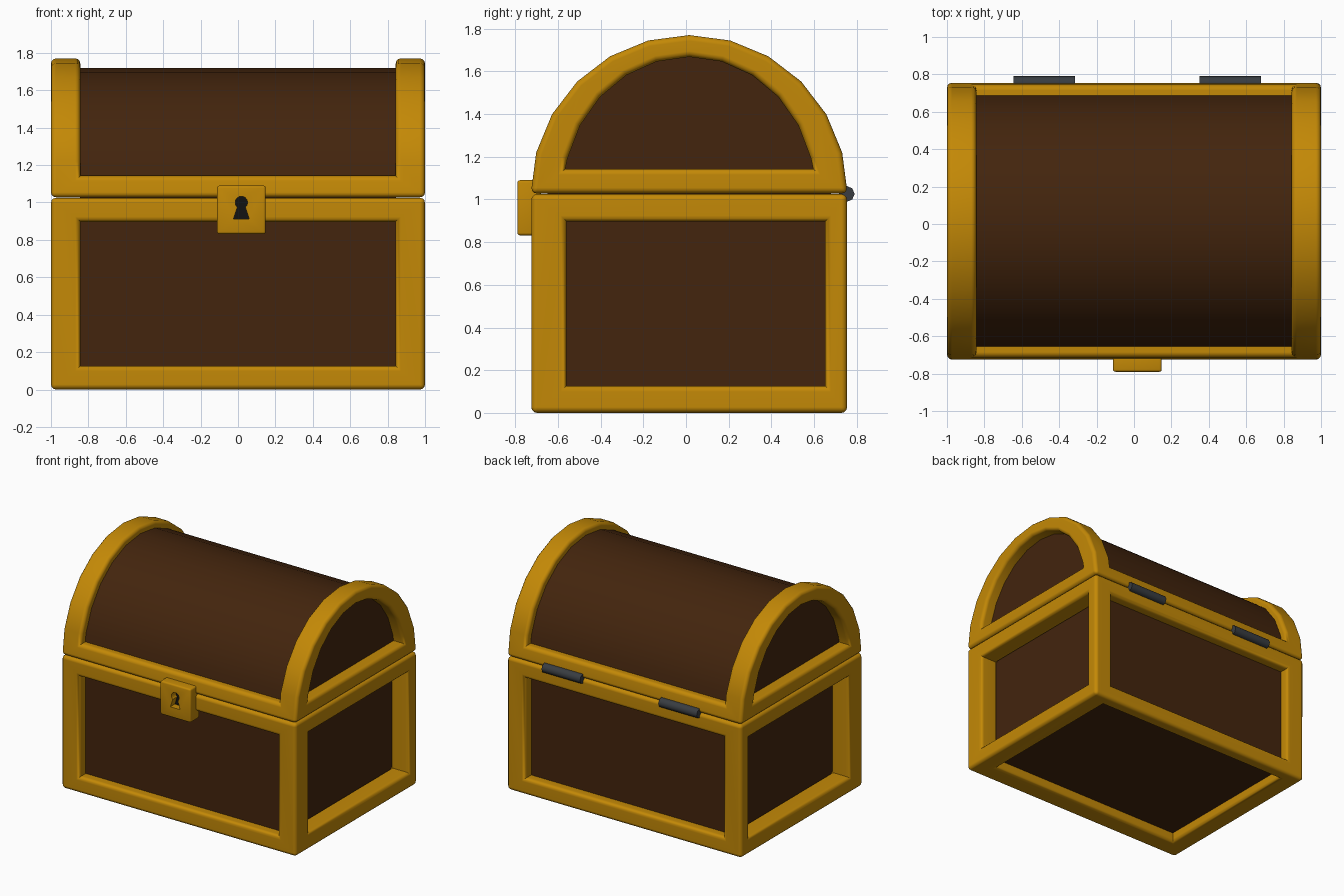
import bpy, bmesh, math

if "Cube" in bpy.data.objects:
    bpy.data.objects.remove(bpy.data.objects["Cube"])

CY = 0.015      # depth centre of the chest body
SEAM = 1.028    # underside of the lid


def material(name, rgb):
    m = bpy.data.materials.new(name)
    m.diffuse_color = (*rgb, 1)
    m.use_nodes = True
    m.node_tree.nodes["Principled BSDF"].inputs["Base Color"].default_value = m.diffuse_color
    return m


GOLD = material("gold", (0.55, 0.25, 0.002))
WOOD = material("dark_wood", (0.056, 0.018, 0.004))
IRON = material("iron", (0.04, 0.046, 0.053))
BLACK = material("black", (0.006, 0.006, 0.006))


def prism(name, pts, axis, a, b, mat=None):
    """Extrude a 2D outline along x (outline in y,z) or y (outline in x,z)."""
    bm = bmesh.new()
    place = (lambda p, t: (t, p[0], p[1])) if axis == "x" else (lambda p, t: (p[0], t, p[1]))
    lo = [bm.verts.new(place(p, a)) for p in pts]
    hi = [bm.verts.new(place(p, b)) for p in pts]
    bm.faces.new(lo)
    bm.faces.new(hi)
    for i in range(len(pts)):
        j = (i + 1) % len(pts)
        bm.faces.new((lo[i], lo[j], hi[j], hi[i]))
    bmesh.ops.recalc_face_normals(bm, faces=bm.faces)
    me = bpy.data.meshes.new(name)
    bm.to_mesh(me)
    bm.free()
    ob = bpy.data.objects.new(name, me)
    bpy.context.collection.objects.link(ob)
    if mat:
        me.materials.append(mat)
    return ob


def box(name, x, y, z, mat=None):
    pts = [(y[0], z[0]), (y[1], z[0]), (y[1], z[1]), (y[0], z[1])]
    return prism(name, pts, "x", x[0], x[1], mat)


def arch(ry, rz, floor=SEAM):
    """Half-round outline with 15 degree steps, cut flat at floor."""
    a0 = math.asin((floor - SEAM) / rz)
    first = int(math.degrees(a0) // 15) + 1
    angs = [a0] + [math.radians(15 * k) for k in range(first, 13 - first)] + [math.pi - a0]
    return [(CY + ry * math.cos(a), SEAM + rz * math.sin(a)) for a in angs]


def carve(ob, cutters):
    for c in cutters:
        m = ob.modifiers.new("carve", "BOOLEAN")
        m.object, m.solver = c, "EXACT"
        dg = bpy.context.evaluated_depsgraph_get()
        me = bpy.data.meshes.new_from_object(ob.evaluated_get(dg))
        ob.modifiers.clear()
        ob.data = me
        bpy.data.objects.remove(c)


def smooth(ob, angle=40):
    bpy.ops.object.select_all(action="DESELECT")
    ob.select_set(True)
    bpy.context.view_layer.objects.active = ob
    bpy.ops.object.shade_smooth_by_angle(angle=math.radians(angle))


def round_edges(ob, width):
    """Round the outward edges only; inward corners stay crisp."""
    bm = bmesh.new()
    bm.from_mesh(ob.data)
    bmesh.ops.remove_doubles(bm, verts=bm.verts, dist=0.0005)
    bmesh.ops.dissolve_limit(bm, angle_limit=0.02, verts=bm.verts, edges=bm.edges)
    edges = [e for e in bm.edges if e.is_manifold and e.is_convex
             and e.calc_face_angle() > math.radians(35)]
    bmesh.ops.bevel(bm, geom=edges, offset=width, offset_type="OFFSET", segments=3,
                    profile=0.5, affect="EDGES", clamp_overlap=False)
    bm.to_mesh(ob.data)
    bm.free()
    smooth(ob)
    ob.modifiers.new("normals", "WEIGHTED_NORMAL").keep_sharp = True


FAR = (-3, 3)
OPEN_X, OPEN_Y, OPEN_Z = (-0.843, 0.843), (-0.56, 0.652), (0.126, 0.897)

# Base: gold frame opened on every side, with a wooden box inside
base = box("base_frame", (-1, 1), (-0.725, 0.755), (0, 1.025), GOLD)
carve(base, [box("cut", FAR, OPEN_Y, OPEN_Z),
             box("cut", OPEN_X, FAR, OPEN_Z),
             box("cut", OPEN_X, OPEN_Y, FAR)])
round_edges(base, 0.027)
box("base_panels", (-0.846, 0.846), (-0.65, 0.68), (0.075, 1.06), WOOD)

# Lid: two gold end arches joined by rails
lid = prism("lid_frame", arch(0.742, 0.742), "x", -1, 1, GOLD)
carve(lid, [prism("cut", arch(0.59, 0.64, 1.143), "x", -3, 3),
            box("cut", OPEN_X, FAR, (1.143, 3)),
            box("cut", OPEN_X, (-0.53, 0.56), (0.5, 1.5))])
round_edges(lid, 0.027)
smooth(prism("lid_panels", arch(0.685, 0.692, SEAM + 0.02), "x", -0.91, 0.91, WOOD))

# Lock plate with a keyhole
KX, KZ = 0.018, 1.0
hole = [(KX + 0.033 * math.cos(math.radians(d)), KZ + 0.033 * math.sin(math.radians(d)))
        for d in range(-50, 231, 20)] + [(KX - 0.042, 0.912), (KX + 0.042, 0.912)]
lock = box("lock_plate", (-0.112, 0.148), (-0.79, -0.68), (0.832, 1.09), GOLD)
round_edges(lock, 0.012)
lock.modifiers.clear()
carve(lock, [prism("cut", hole, "y", -0.9, -0.72)])
smooth(lock, 35)
prism("keyhole_back", hole, "y", -0.735, -0.70, BLACK)

# Hinge barrels on the back
for name, x in (("hinge_left", -0.48), ("hinge_right", 0.515)):
    ring = [(0.753 + 0.037 * math.cos(math.radians(45 * k)),
             1.026 + 0.037 * math.sin(math.radians(45 * k))) for k in range(8)]
    smooth(prism(name, ring, "x", x - 0.164, x + 0.164, IRON), 50)
